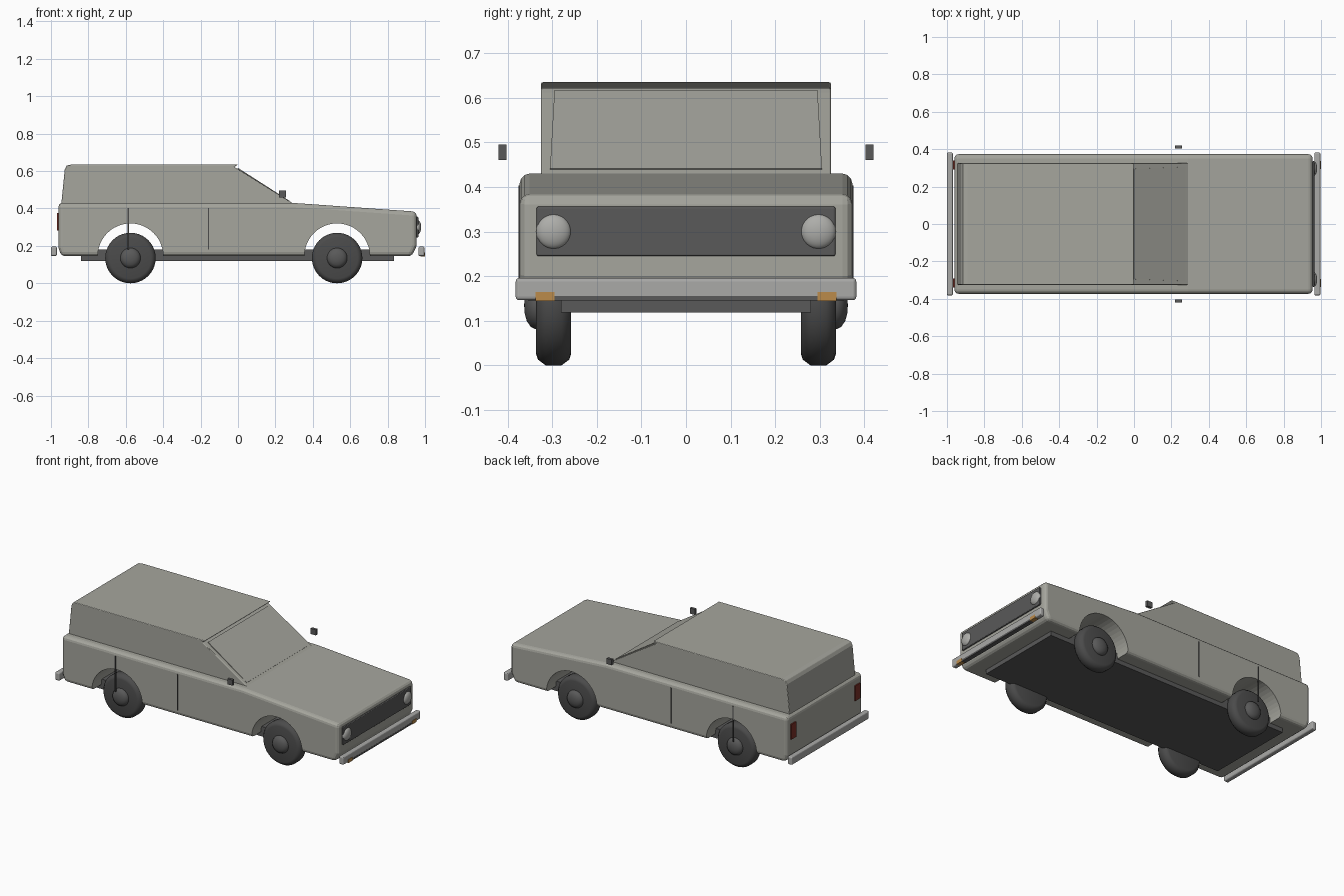
import bpy
import bmesh
from math import pi, radians
from mathutils import Matrix, Vector

cube = bpy.data.objects.get("Cube")
if cube:
    bpy.data.objects.remove(cube, do_unlink=True)


def material(name, r, g, b):
    m = bpy.data.materials.new(name)
    m.use_nodes = True
    m.diffuse_color = (r, g, b, 1)
    m.node_tree.nodes["Principled BSDF"].inputs["Base Color"].default_value = (r, g, b, 1)
    return m


PAINT = material("warm grey paint", 0.38, 0.38, 0.34)
CHROME = material("chrome grey", 0.40, 0.40, 0.39)
DARK = material("dark trim", 0.10, 0.10, 0.10)
RUBBER = material("black rubber", 0.07, 0.07, 0.07)
LAMP = material("lamp glass", 0.42, 0.42, 0.40)
ORANGE = material("orange lens", 0.50, 0.26, 0.07)
RED = material("red lens", 0.20, 0.03, 0.02)


def finish(name, bm, mat, bevel=0, smooth=True):
    """Turn a bmesh into an object with optional rounded edges."""
    bmesh.ops.recalc_face_normals(bm, faces=bm.faces)
    for f in bm.faces:
        f.smooth = smooth
    mesh = bpy.data.meshes.new(name)
    bm.to_mesh(mesh)
    bm.free()
    ob = bpy.data.objects.new(name, mesh)
    bpy.context.collection.objects.link(ob)
    if mat:
        mesh.materials.append(mat)
    if smooth:
        bpy.ops.object.select_all(action='DESELECT')
        ob.select_set(True)
        bpy.context.view_layer.objects.active = ob
        bpy.ops.object.shade_smooth_by_angle(angle=radians(40))
    if bevel:
        mod = ob.modifiers.new("rounded edges", 'BEVEL')
        mod.width = bevel
        mod.segments = 3
        mod.limit_method = 'ANGLE'
        mod.angle_limit = radians(25)
    return ob


def box(name, x, y, z, mat, bevel=0):
    """Box from (min, max) pairs."""
    bm = bmesh.new()
    size = [b - a for a, b in (x, y, z)]
    mid = [(a + b) / 2 for a, b in (x, y, z)]
    bmesh.ops.create_cube(bm, size=1, matrix=Matrix.Translation(mid) @ Matrix.Diagonal((*size, 1)))
    return finish(name, bm, mat, bevel, smooth=False)


def prism(name, profile, half_width, mat, bevel=0):
    """Side profile in x, z extruded across the car."""
    bm = bmesh.new()
    face = bm.faces.new([bm.verts.new((x, -half_width, z)) for x, z in profile])
    new = bmesh.ops.extrude_face_region(bm, geom=[face])["geom"]
    bmesh.ops.translate(bm, vec=(0, 2 * half_width, 0),
                        verts=[v for v in new if isinstance(v, bmesh.types.BMVert)])
    return finish(name, bm, mat, bevel, smooth=False)


def lathe(name, profile, centre, side, mat):
    """Spin (radius, outward offset) points around the y axis."""
    bm = bmesh.new()
    verts = [bm.verts.new((r, side * d, 0)) for r, d in profile]
    edges = [bm.edges.new(pair) for pair in zip(verts, verts[1:])]
    bmesh.ops.spin(bm, geom=verts + edges, cent=(0, 0, 0), axis=(0, 1, 0),
                   angle=2 * pi, steps=40, use_duplicate=False)
    bmesh.ops.remove_doubles(bm, verts=bm.verts, dist=0.0005)
    bmesh.ops.translate(bm, vec=centre, verts=bm.verts)
    return finish(name, bm, mat)


WHEEL_X = {"rear": -0.575, "front": 0.53}
SIDES = {"left": 1, "right": -1}

# Lower body with wheel arches cut right through
body = prism("lower_body", [(-0.945, 0.145), (0.93, 0.145), (0.955, 0.2), (0.955, 0.383),
                            (0.29, 0.43), (-0.96, 0.43), (-0.96, 0.19)], 0.373, PAINT, 0.022)
for end, x in WHEEL_X.items():
    bm = bmesh.new()
    bmesh.ops.create_cone(bm, cap_ends=True, segments=48, radius1=0.175, radius2=0.175, depth=1,
                          matrix=Matrix.Translation((x, 0, 0.145)) @ Matrix.Rotation(pi / 2, 4, 'X'))
    cutter = finish(end + "_arch_cutter", bm, None, smooth=False)
    cutter.hide_render = True
    cutter.hide_set(True)
    cut = body.modifiers.new(end + " arch", 'BOOLEAN')
    cut.operation = 'DIFFERENCE'
    cut.solver = 'EXACT'
    cut.object = cutter

# Cabin with a small lip over the windscreen
prism("cabin", [(-0.945, 0.42), (0.305, 0.42), (-0.002, 0.612), (-0.02, 0.622), (0.0, 0.635),
                (-0.89, 0.635), (-0.915, 0.63), (-0.926, 0.61)], 0.325, PAINT, 0.004)

# Windscreen plate, narrower at the top
bm = bmesh.new()
glass = bm.faces.new([bm.verts.new(p) for p in
                      [(0.275, -0.305, 0.441), (0.275, 0.305, 0.441),
                       (0.0, 0.295, 0.617), (0.0, -0.295, 0.617)]])
extruded = bmesh.ops.extrude_face_region(bm, geom=[glass])["geom"]
bmesh.ops.translate(bm, vec=Vector((-0.004, 0, -0.006)),
                    verts=[v for v in extruded if isinstance(v, bmesh.types.BMVert)])
finish("windscreen", bm, PAINT, smooth=False)

# Chassis plate
box("chassis", (-0.84, 0.835), (-0.28, 0.28), (0.118, 0.18), DARK)

# Grille and bumpers
box("grille", (0.94, 0.964), (-0.335, 0.335), (0.245, 0.356), DARK, 0.004)
box("front_bumper", (0.965, 0.997), (-0.382, 0.382), (0.146, 0.196), CHROME, 0.008)
box("rear_bumper", (-1.0, -0.968), (-0.382, 0.382), (0.146, 0.196), CHROME, 0.008)
box("bumper_strip", (0.97, 0.998), (-0.296, 0.296), (0.145, 0.156), DARK)

for side, s in SIDES.items():
    def span(a, b):
        return tuple(sorted((s * a, s * b)))

    # Lamps
    bm = bmesh.new()
    bmesh.ops.create_uvsphere(bm, u_segments=32, v_segments=16, radius=0.039,
                              matrix=Matrix.Translation((0.96, s * 0.297, 0.3))
                              @ Matrix.Diagonal((0.5, 1, 1, 1)))
    finish(side + "_headlight", bm, LAMP)
    box(side + "_indicator", (0.975, 1.0), span(0.295, 0.337), (0.144, 0.165), ORANGE)
    box(side + "_tail_light", (-0.968, -0.95), span(0.292, 0.34), (0.283, 0.377), RED)

    # Mirror and door gaps
    box(side + "_mirror", (0.22, 0.256), span(0.403, 0.42), (0.46, 0.495), DARK)
    for label, x in (("front", -0.157), ("rear", -0.587)):
        box(f"{side}_{label}_door_gap", (x - 0.003, x + 0.003), span(0.368, 0.3755),
            (0.18, 0.403), RUBBER)

    # Wheels: chamfered tyre and domed hub
    for end, x in WHEEL_X.items():
        centre = (x, s * 0.297, 0.135)
        lathe(f"{end}_{side}_tyre", [(0, -0.039), (0.11, -0.039), (0.122, -0.035), (0.135, -0.018),
                                     (0.135, 0.018), (0.122, 0.035), (0.11, 0.039), (0, 0.039)],
              centre, s, RUBBER)
        lathe(f"{end}_{side}_hub", [(0.054, 0.03), (0.054, 0.04), (0.049, 0.051), (0.036, 0.06),
                                    (0.018, 0.065), (0, 0.066)], centre, s, DARK)
